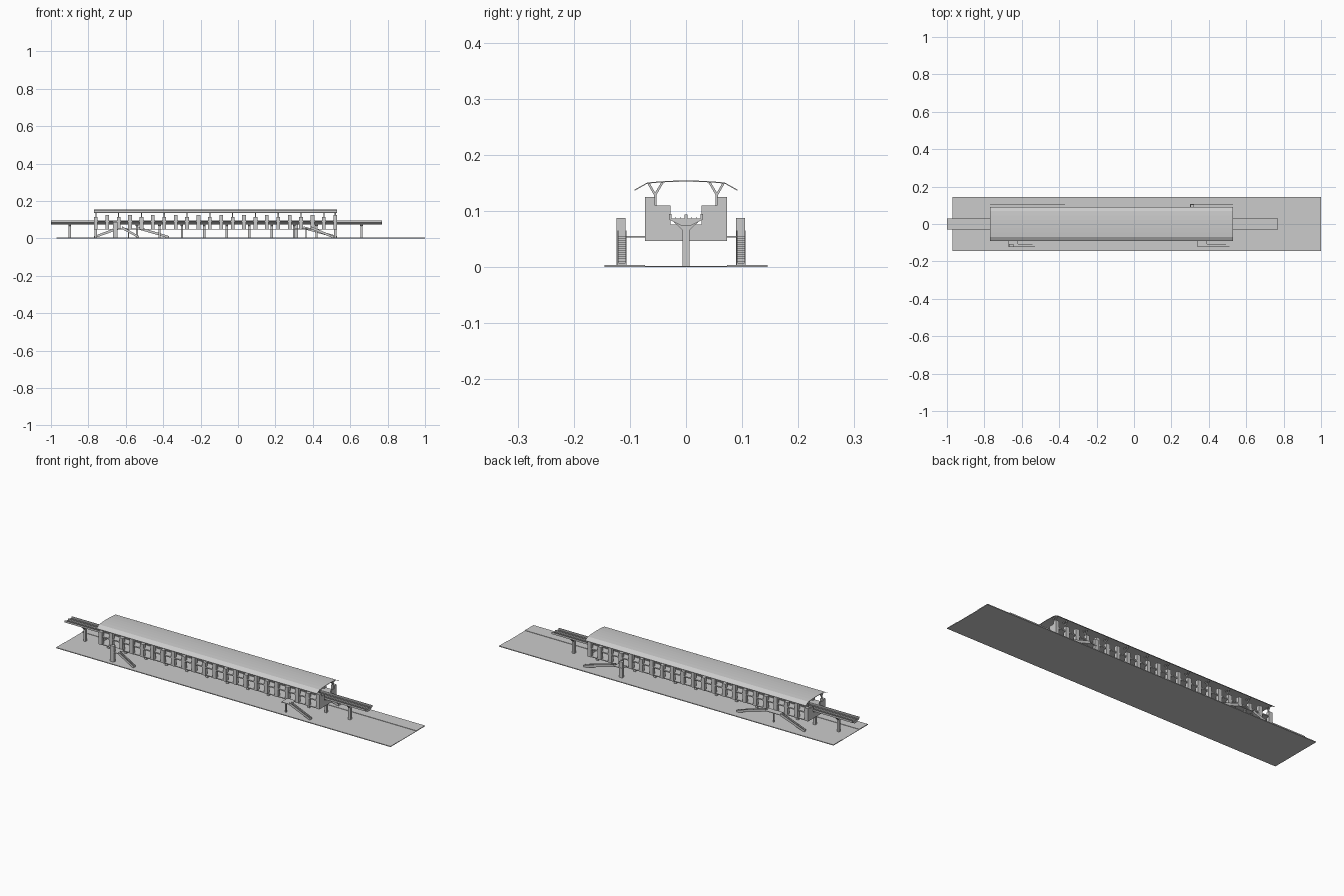
import bpy, bmesh, math

if "Cube" in bpy.data.objects:
    bpy.data.objects.remove(bpy.data.objects["Cube"])

X0, X1 = -0.77, 0.53          # station extent along the track


def finish(name, bm):
    bmesh.ops.recalc_face_normals(bm, faces=bm.faces)
    me = bpy.data.meshes.new(name)
    bm.to_mesh(me)
    bm.free()
    ob = bpy.data.objects.new(name, me)
    bpy.context.collection.objects.link(ob)
    return ob


def add_box(bm, x0, x1, y0, y1, z0, z1):
    v = [bm.verts.new((x, y, z)) for x in (x0, x1) for y in (y0, y1) for z in (z0, z1)]
    for f in ((0, 1, 3, 2), (4, 6, 7, 5), (0, 4, 5, 1), (2, 3, 7, 6), (0, 2, 6, 4), (1, 5, 7, 3)):
        bm.faces.new([v[i] for i in f])


def boxes(name, items):
    bm = bmesh.new()
    for b in items:
        add_box(bm, *b)
    return finish(name, bm)


def add_prism(bm, pts, a, b, axis='x'):
    # extrude an outline in (y,z) along x, or in (x,z) along y
    def place(p, t):
        return (t, p[0], p[1]) if axis == 'x' else (p[0], t, p[1])
    lo = [bm.verts.new(place(p, a)) for p in pts]
    hi = [bm.verts.new(place(p, b)) for p in pts]
    n = len(pts)
    bm.faces.new(lo)
    bm.faces.new(hi[::-1])
    for i in range(n):
        bm.faces.new((lo[i], lo[(i + 1) % n], hi[(i + 1) % n], hi[i]))


def prisms(name, items):
    bm = bmesh.new()
    for it in items:
        add_prism(bm, *it)
    return finish(name, bm)


def bar(p, q, w):
    # thin strip outline between two 2D points
    dx, dz = q[0] - p[0], q[1] - p[1]
    l = math.hypot(dx, dz)
    nx, nz = -dz / l * w / 2, dx / l * w / 2
    return [(p[0] + nx, p[1] + nz), (q[0] + nx, q[1] + nz),
            (q[0] - nx, q[1] - nz), (p[0] - nx, p[1] - nz)]


# Street
boxes("road", [(-0.97, 1, -0.145, 0.145, 0, 0.002)])
boxes("sidewalks", [(-0.97, 1, -0.145, -0.073, 0.002, 0.004),
                    (-0.97, 1, 0.073, 0.145, 0.002, 0.004)])

# Viaduct with flared underside, parapets and rails
prisms("viaduct_deck", [([(-0.03, 0.095), (-0.03, 0.085), (-0.008, 0.074), (0.008, 0.074),
                          (0.03, 0.085), (0.03, 0.095), (0.026, 0.095), (0.026, 0.087),
                          (-0.026, 0.087), (-0.026, 0.095)], -1, 0.77)])
boxes("centre_walkway", [(-1, 0.77, -0.003, 0.003, 0.087, 0.094)])
boxes("rails", [(-1, 0.77, y - 0.0006, y + 0.0006, 0.087, 0.0895)
                for y in (-0.019, -0.010, 0.010, 0.019)])

# Piers
piers = [-0.9, -0.76] + [-0.66 + 0.12 * i for i in range(10)] + [0.52, 0.66]
boxes("piers", [(x - 0.006, x + 0.006, -0.0065, 0.0065, 0.001, 0.076) for x in piers])
prisms("pier_caps", [([(-0.0065, 0.066), (0.0065, 0.066), (0.022, 0.081), (-0.022, 0.081)],
                      x - 0.007, x + 0.007) for x in piers])

# Platforms, concourse floor and end walls
boxes("platforms", [(X0, X1, min(s * 0.03, s * 0.071), max(s * 0.03, s * 0.071), 0.087, 0.093)
                    for s in (-1, 1)])
boxes("concourse_floor", [(X0, X1, -0.071, 0.071, 0.047, 0.051)])
walls = []
for x in (X0, X1 - 0.005):
    walls += [(x, x + 0.005, -0.073, 0.073, 0.047, 0.076),
              (x, x + 0.005, -0.073, -0.028, 0.076, 0.11),
              (x, x + 0.005, 0.028, 0.073, 0.076, 0.11)]
boxes("end_walls", walls)

# Facade panels, alternating heights
N = 22
step = (X1 - X0 - 0.02) / (N - 1)
xs = [X0 + 0.01 + i * step for i in range(N)]
panels = []
for s in (-1, 1):
    for i, x in enumerate(xs):
        y0, y1 = sorted((s * 0.055, s * 0.073))
        panels.append((x - 0.01, x + 0.01, y0, y1, 0.047, 0.125 if i % 2 else 0.115))
boxes("facade_panels", panels)

# Forked roof columns
cols = []
for s in (-1, 1):
    for x in xs[::2] + [xs[-1]]:
        for p, q in (((0.055, 0.093), (0.055, 0.131)), ((0.055, 0.129), (0.042, 0.151)),
                     ((0.055, 0.129), (0.067, 0.150))):
            cols.append((bar((s * p[0], p[1]), (s * q[0], q[1]), 0.004), x - 0.003, x + 0.003))
prisms("roof_columns", cols)

# Curved canopy with drooping eaves
top = [(-0.092, 0.138), (-0.069, 0.151)]
top += [(y, 0.1545 - 0.0035 * (y / 0.069) ** 2) for y in (-0.045, -0.022, 0, 0.022, 0.045)]
top += [(0.069, 0.151), (0.092, 0.138)]
prisms("canopy", [(top + [(y, z - 0.002) for y, z in reversed(top)], X0, X1)])


def stair(name, xt, xb, y0, y1, zt=0.056, zb=0.004, n=14):
    # stepped flight with a sloping soffit and solid side rails, descending from xt to xb
    d, h = (xb - xt) / n, (zt - zb) / n
    pts = [(xt, zt)]
    for i in range(n):
        pts += [(xt + d * (i + 1), zt - h * i), (xt + d * (i + 1), zt - h * (i + 1))]
    pts += [(xb - d, zb), (xt, zt - 0.006)]
    prisms(name + "_steps", [(pts, y0, y1, 'y')])
    rail = [(xt, zt - 0.004), (xt, zt + 0.009), (xb, zb + 0.009), (xb, zb)]
    prisms(name + "_rails", [(rail, y, y + 0.0015, 'y') for y in (y0, y1 - 0.0015)])


# Stairs and lifts down to the street
stair("front_right_stair", 0.39, 0.51, -0.122, -0.106)
stair("front_left_stair", -0.62, -0.53, -0.122, -0.106)
stair("back_right_stair", 0.35, 0.53, 0.09, 0.106)
stair("back_left_stair_a", -0.54, -0.37, 0.09, 0.104)
stair("back_left_stair_b", -0.63, -0.77, 0.09, 0.104)
boxes("stair_landings", [(0.34, 0.39, -0.122, -0.07, 0.053, 0.056),
                         (-0.67, -0.62, -0.122, -0.07, 0.053, 0.056),
                         (0.30, 0.35, 0.07, 0.106, 0.053, 0.056),
                         (-0.63, -0.54, 0.07, 0.104, 0.053, 0.056)])
boxes("lift_towers", [(-0.668, -0.645, -0.124, -0.108, 0.004, 0.088),
                      (0.302, 0.322, 0.089, 0.105, 0.004, 0.088)])
boxes("landing_posts", [(0.36, 0.366, -0.117, -0.111, 0.004, 0.053),
                        (-0.588, -0.582, 0.094, 0.1, 0.004, 0.053)])
